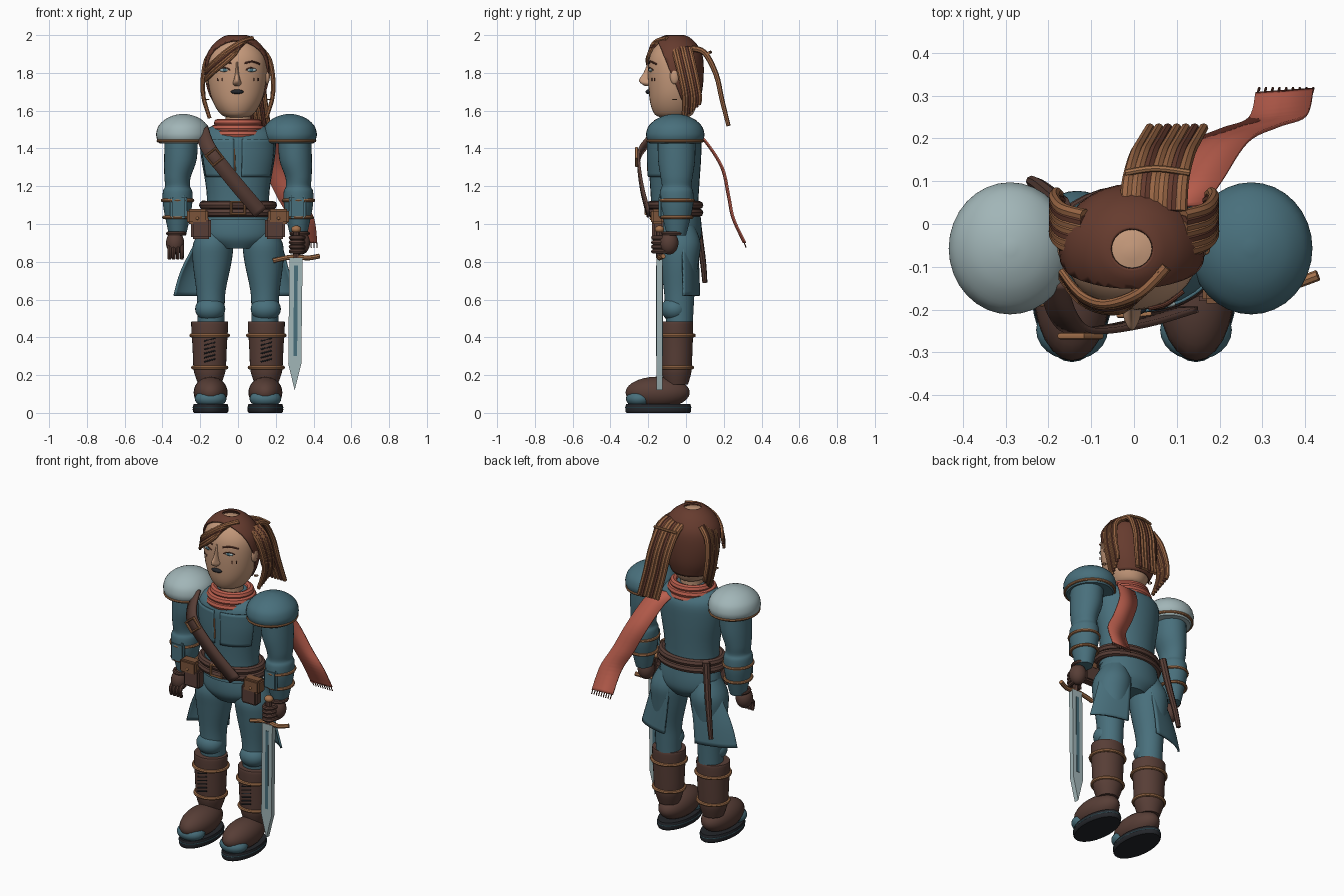
import bpy, bmesh, math
from mathutils import Vector

default_cube = bpy.data.objects.get("Cube")
if default_cube:
    bpy.data.objects.remove(default_cube, do_unlink=True)

parts = []


def material(name, r, g, b):
    linear = [(c / 255) ** 2.2 for c in (r, g, b)] + [1.0]
    m = bpy.data.materials.new(name)
    m.use_nodes = True
    m.diffuse_color = linear
    m.node_tree.nodes["Principled BSDF"].inputs["Base Color"].default_value = linear
    return m


skin = material("skin", 196, 152, 122)
dark_hair = material("dark hair", 102, 62, 50)
light_hair = material("auburn hair", 152, 102, 70)
copper = material("copper", 164, 114, 78)
saddle = material("saddle brown", 122, 84, 60)
leather = material("dark leather", 88, 64, 57)
teal = material("teal cloth", 74, 111, 123)
steel = material("pale steel", 160, 180, 182)
red = material("red scarf", 184, 94, 78)
black = material("near black", 40, 42, 46)


def spline(points, steps=4):
    """Smooth interpolation through tuples of any size."""
    pts = [Vector(p) for p in points]
    out = []
    for i in range(len(pts) - 1):
        a, b, c, d = pts[max(i - 1, 0)], pts[i], pts[i + 1], pts[min(i + 2, len(pts) - 1)]
        for k in range(steps):
            t = k / steps
            out.append(b + (c - a) * (t / 2) + (a * 2 - b * 5 + c * 4 - d) * (t * t / 2)
                       + (b * 3 - a - c * 3 + d) * (t ** 3 / 2))
    return out + [pts[-1]]


def link(name, mesh, mat):
    mesh.materials.clear()
    mesh.materials.append(mat)
    ob = bpy.data.objects.new(name, mesh)
    bpy.context.collection.objects.link(ob)
    parts.append(ob)
    return ob


def finish(name, bm, mat):
    bmesh.ops.recalc_face_normals(bm, faces=bm.faces)
    mesh = bpy.data.meshes.new(name)
    bm.to_mesh(mesh)
    bm.free()
    return link(name, mesh, mat)


def skin_rows(bm, rows, closed):
    verts = [[bm.verts.new(p) for p in row] for row in rows]
    count = len(rows[0])
    for lower, upper in zip(verts, verts[1:]):
        for j in range(count if closed else count - 1):
            k = (j + 1) % count
            bm.faces.new((lower[j], lower[k], upper[k], upper[j]))
    return verts


def oval(z, rx, ry, cx, cy, start=0, stop=360, count=32):
    angles = [math.radians(start + (stop - start) * i / count) for i in range(count)]
    return [(cx + rx * math.cos(a), cy + ry * math.sin(a), z) for a in angles]


def loft(name, cx, cy, sections, mat, caps=True):
    """Stack of ovals (z, rx, ry, dx) joined into one body."""
    bm = bmesh.new()
    full = [tuple(s) + (0,) * (4 - len(s)) for s in sections]
    verts = skin_rows(bm, [oval(z, rx, ry, cx + dx, cy) for z, rx, ry, dx in
                           (tuple(v) for v in spline(full))], True)
    if caps:
        bm.faces.new(verts[0])
        bm.faces.new(verts[-1])
    return finish(name, bm, mat)


def thicken(ob, amount):
    mod = ob.modifiers.new("thickness", "SOLIDIFY")
    mod.thickness, mod.offset = amount, 0


def panel(name, cy, start, stop, sections, mat, amount):
    bm = bmesh.new()
    skin_rows(bm, [oval(z, rx, ry, 0, cy, start, stop, 16) for z, rx, ry in
                   (tuple(v) for v in spline(sections))], False)
    thicken(finish(name, bm, mat), amount)


def ribbon(name, points, across, mat, amount):
    bm = bmesh.new()
    half = Vector(across) / 2
    skin_rows(bm, [(p - half, p + half) for p in spline(points, 6)], False)
    thicken(finish(name, bm, mat), amount)


def tube(name, points, radius, mat, tip=1.0, cyclic=False, smooth=True):
    pts = spline(points) if smooth else [Vector(p) for p in points]
    curve = bpy.data.curves.new(name, "CURVE")
    curve.dimensions, curve.bevel_depth = "3D", radius
    curve.bevel_resolution, curve.use_fill_caps = 2, True
    line = curve.splines.new("POLY")
    line.points.add(len(pts) - 1)
    line.use_cyclic_u = cyclic
    for i, p in enumerate(pts):
        line.points[i].co = (*p, 1)
        line.points[i].radius = 1 + (tip - 1) * i / (len(pts) - 1)
    helper = bpy.data.objects.new(name + " path", curve)
    mesh = bpy.data.meshes.new_from_object(helper)
    bpy.data.objects.remove(helper)
    bpy.data.curves.remove(curve)
    link(name, mesh, mat)


def ring(name, z, rx, ry, cx, cy, radius, mat):
    tube(name, oval(z, rx, ry, cx, cy), radius, mat, cyclic=True, smooth=False)


def frame(name, x, y, z, w, h, turn, mat):
    c, s = math.cos(turn), math.sin(turn)
    corners = [(-w, -h), (w, -h), (w, h), (-w, h)]
    tube(name, [(x + a * c - b * s, y, z + a * s + b * c) for a, b in corners],
         .008, mat, cyclic=True, smooth=False)


def ball(name, center, radii, mat):
    bm = bmesh.new()
    bmesh.ops.create_uvsphere(bm, u_segments=24, v_segments=14, radius=1)
    bmesh.ops.scale(bm, vec=radii, verts=bm.verts)
    bmesh.ops.translate(bm, vec=center, verts=bm.verts)
    finish(name, bm, mat)


def box(name, center, size, mat):
    bm = bmesh.new()
    bmesh.ops.create_cube(bm, size=1)
    bmesh.ops.scale(bm, vec=size, verts=bm.verts)
    bmesh.ops.translate(bm, vec=center, verts=bm.verts)
    bmesh.ops.bevel(bm, geom=bm.edges[:], offset=.01, segments=2, affect="EDGES")
    finish(name, bm, mat)


def plate(name, outline, y, depth, mat):
    bm = bmesh.new()
    face = bm.faces.new([bm.verts.new((x, y, z)) for x, z in outline])
    grown = bmesh.ops.extrude_face_region(bm, geom=[face])["geom"]
    moved = [v for v in grown if isinstance(v, bmesh.types.BMVert)]
    bmesh.ops.translate(bm, vec=(0, depth, 0), verts=moved)
    finish(name, bm, mat)


# Torso, hips and neck
loft("torso", 0, -.06, [(1.02, .18, .13), (1.1, .165, .125), (1.2, .17, .13), (1.35, .195, .14),
                        (1.45, .2, .14), (1.5, .17, .11), (1.54, .09, .08)], teal)
loft("hips", 0, -.045, [(1.06, .17, .12), (.98, .19, .128), (.92, .18, .122), (.87, .1, .09)], teal)
loft("neck", 0, -.06, [(1.48, .07, .07), (1.54, .065, .065), (1.62, .07, .07)], skin)
tube("chest_seam", [(-.02, -.203, 1.4), (-.015, -.203, 1.28)], .004, copper)

# Head and facial features
loft("head", -.005, -.065, [(1.565, .05, .07), (1.58, .085, .1), (1.63, .12, .122), (1.7, .145, .132),
                            (1.8, .157, .137), (1.88, .15, .13), (1.94, .115, .1),
                            (1.975, .06, .06), (1.987, .01, .01)], skin)
loft("nose", -.005, -.19, [(1.73, .012, .025), (1.745, .023, .05), (1.765, .017, .058),
                           (1.8, .01, .035), (1.86, .006, .01)], skin)
ball("mouth", (-.005, -.2, 1.7), (.034, .014, .012), black)
for side in (1, -1):
    ball("eye", (side * .07, -.187, 1.815), (.028, .009, .01), steel)
    ball("pupil", (side * .07, -.194, 1.815), (.01, .004, .009), teal)
    tube("upper_lid", [(side * .04, -.199, 1.815), (side * .07, -.194, 1.828), (side * .1, -.174, 1.815)],
         .003, dark_hair)
    tube("eyebrow", [(side * .035, -.198, 1.85), (side * .075, -.187, 1.86), (side * .115, -.158, 1.847)],
         .005, dark_hair)
    for k in range(2):
        tube("cheek_mark", [(side * (.085 + k * .022), -.18 + k * .013, 1.772),
                            (side * (.085 + k * .022), -.18 + k * .013, 1.757)], .003, dark_hair)
    ball("ear", (side * .158 - .005, -.06, 1.785), (.016, .025, .045), skin)
    ring("earring", 1.66, .01, .01, side * .165, -.06, .003, copper)

# Hair cap, cut clean at the face and open at the crown
cap = loft("hair_cap", -.005, -.058, [(1.62, .115, .115), (1.7, .15, .138), (1.8, .166, .147), (1.89, .157, .141),
                                      (1.95, .12, .11), (1.985, .075, .072), (1.995, .048, .046)],
           dark_hair, caps=False)
bm = bmesh.new()
bm.from_mesh(cap.data)
bmesh.ops.bisect_plane(bm, geom=bm.verts[:] + bm.edges[:] + bm.faces[:], plane_co=(0, -.04, 1.7),
                       plane_no=(0, -1, -.4), clear_outer=True)
bm.to_mesh(cap.data)
bm.free()
thicken(cap, .01)

# Side locks, ponytail and fringe built from mostly auburn strands
for side in (1, -1):
    for i in range(7):
        y = -.065 + i * .014
        tube("side_lock", [(side * .115, y, 1.93), (side * .165, y + .015, 1.87), (side * .186, y + .04, 1.76),
                           (side * .182, y + .055, 1.67), (side * (.15 + i * .004), y + .05, 1.56 + i * .012)],
             .016, dark_hair if i % 3 == 2 else light_hair, tip=.65)
for i in range(7):
    x = (i - 3) * .021
    tube("ponytail", [(.045 + x, .03, 1.93), (.05 + x, .1, 1.905), (.065 + x, .16, 1.79),
                      (.08 + x, .19, 1.66), (.1 + x, .225, 1.52)],
         .017, dark_hair if i % 3 == 2 else light_hair, tip=.65)
tube("ponytail_tie", [(-.02, .12, 1.905), (.05, .13, 1.91), (.13, .12, 1.905)], .008, copper)
for i in range(5):
    d = i * .015
    tube("fringe", [(.075 - d, -.1 - d / 2, 1.982 - d / 4), (.015 - d / 2, -.16 - d / 2, 1.965 - d),
                    (-.065, -.187 - d / 4, 1.915 - d), (-.125, -.165 - d / 4, 1.865 - d),
                    (-.17, -.11 - d / 4, 1.82 - d)],
         .014, dark_hair if i == 2 else light_hair, tip=.6)

# Scarf wraps and blown tail with fringe
for k, width in enumerate((.128, .122, .106)):
    ring("scarf_wrap", 1.475 + k * .03, width, width * .9, 0, -.065 + k * .004, .022, red)
ribbon("scarf_tail", [(.1, .04, 1.48), (.14, .1, 1.44), (.2, .19, 1.3), (.27, .225, 1.15),
                      (.335, .25, 1.03), (.352, .31, .9)], (.135, .01, 0), red, .008)
for k in range(9):
    x = .29 + k * .0158
    tube("scarf_fringe", [(x, .307, .905), (x + .003, .318, .875)], .003, dark_hair, smooth=False)

# Diagonal chest strap, belt and rear scabbard
ribbon("chest_strap", [(-.19, -.14, 1.49), (-.165, -.215, 1.42), (-.12, -.25, 1.35), (0, -.235, 1.2),
                       (.12, -.2, 1.06)], (.06, 0, .05), leather, .014)
frame("strap_buckle", -.125, -.262, 1.355, .032, .034, -.9, copper)
ring("upper_belt", 1.1, .185, .13, 0, -.06, .022, leather)
ring("lower_belt", 1.06, .192, .13, 0, -.06, .022, leather)
frame("belt_buckle", 0, -.212, 1.085, .036, .032, 0, copper)
tube("scabbard", [(-.17, .045, 1.12), (-.195, .068, .95), (-.222, .09, .8), (-.24, .1, .69)], .022, leather, tip=.6)

for side, flare in ((1, .32), (-1, .355)):
    # Jacket flap and coat tail
    panel("chest_flap", -.06, -90 + side * 6, -90 + side * 72,
          [(1.25, .18, .139), (1.35, .198, .144), (1.45, .202, .143)], teal, .008)
    panel("coat_tail", -.055, 90 - side * 18, 90 - side * 76,
          [(1.0, .18, .1), (.9, .235, .118), (.75, flare - .04, .126), (.62, flare, .13)], teal, .012)

    # Belt pouch
    box("pouch", (side * .195, -.15, .975), (.105, .06, .11), leather)
    box("pouch_flap", (side * .215, -.152, 1.04), (.11, .068, .08), saddle)
    ball("pouch_stud", (side * .215, -.187, 1.03), (.008, .006, .008), copper)

    # Arm, shoulder dome and bracer
    loft("arm", side * .32, -.05, [(1.46, .088, .1, -side * .02), (1.34, .086, .098, -side * .015),
                                   (1.25, .07, .085), (1.2, .066, .078), (1.17, .078, .088), (1.1, .077, .088),
                                   (1.0, .058, .066), (.94, .045, .05)], teal)
    dome_x = side * .282 - .008
    loft("shoulder_dome", dome_x, -.057, [(1.425, .125, .135), (1.45, .139, .15), (1.48, .143, .154),
                                          (1.52, .13, .14), (1.555, .094, .1), (1.575, .05, .054),
                                          (1.583, .01, .01)], teal if side > 0 else steel)
    ring("shoulder_rim", 1.44, .133, .146, dome_x, -.057, .008, copper)
    for z, r in ((1.125, .08), (1.035, .073)):
        ring("bracer_strap", z, r, r + .008, side * .32, -.05, .009, copper)
    box("bracer_plate", (side * .315, -.132, 1.09), (.09, .025, .12), teal)

    # Gloved hand
    ball("glove", (side * .333, -.09, .9), (.048, .05, .062), leather)
    ring("glove_cuff", .95, .044, .05, side * .327, -.07, .01, leather)
    for k in range(4):
        if side > 0:
            z = .855 + k * .024
            tube("finger", [(.35, -.1, z), (.335, -.165, z), (.295, -.168, z), (.28, -.13, z)], .012, leather)
        else:
            x = -.363 + k * .022
            tube("finger", [(x, -.1, .89), (x, -.135, .86), (x, -.125, .815)], .012, leather, tip=.8)

    # Leg and knee pad
    loft("leg", side * .143, -.035, [(.99, .07, .08, -side * .025), (.9, .105, .112, -side * .012),
                                     (.8, .103, .102, -side * .006), (.65, .078, .082), (.55, .072, .075),
                                     (.45, .07, .07)], teal)
    ball("knee_pad", (side * .147, -.06, .55), (.08, .072, .065), teal)

    # Boot with straps, laces, toe cap and sole
    loft("boot_shaft", side * .15, -.05, [(.485, .093, .083), (.47, .098, .088), (.35, .091, .085), (.24, .086, .08),
                                          (.2, .078, .075), (.15, .06, .06)], leather)
    for z, r in ((.41, .098), (.24, .089)):
        ring("boot_strap", z, r, r - .006, side * .15, -.05, .01, copper)
    for k in range(6):
        z = .27 + k * .022
        tube("boot_lace", [(side * .15 - .03, -.133, z), (side * .15 + .03, -.133, z + .016)], .004, black)
    ball("boot_foot", (side * .145, -.15, .108), (.09, .17, .084), leather)
    ball("toe_cap", (side * .145, -.248, .075), (.084, .07, .048), teal)
    loft("boot_sole", side * .145, -.147, [(0, .088, .168), (.01, .094, .174), (.03, .094, .174),
                                           (.046, .09, .17)], black)
    ring("sole_welt", .028, .092, .172, side * .145, -.147, .004, teal)

# Sword held point down
plate("sword_blade", [(.272, .82), (.266, .26), (.3, .12), (.335, .26), (.342, .82)], -.155, .03, steel)
for y in (-.158, -.126):
    plate("blade_groove", [(.297, .78), (.293, .3), (.313, .3), (.317, .78)], y, .004, teal)
tube("sword_guard", [(.185, -.14, .805), (.25, -.14, .82), (.31, -.14, .826), (.37, -.14, .82), (.43, -.12, .83)],
     .013, copper)
tube("sword_grip", [(.308, -.14, .82), (.308, -.14, .96)], .018, leather, smooth=False)
ball("sword_pommel", (.308, -.14, .972), (.026, .024, .02), copper)

# Smooth shading with crisp edges kept
bpy.ops.object.select_all(action="DESELECT")
for ob in parts:
    ob.select_set(True)
bpy.context.view_layer.objects.active = parts[0]
bpy.ops.object.shade_smooth_by_angle(angle=math.radians(40))
